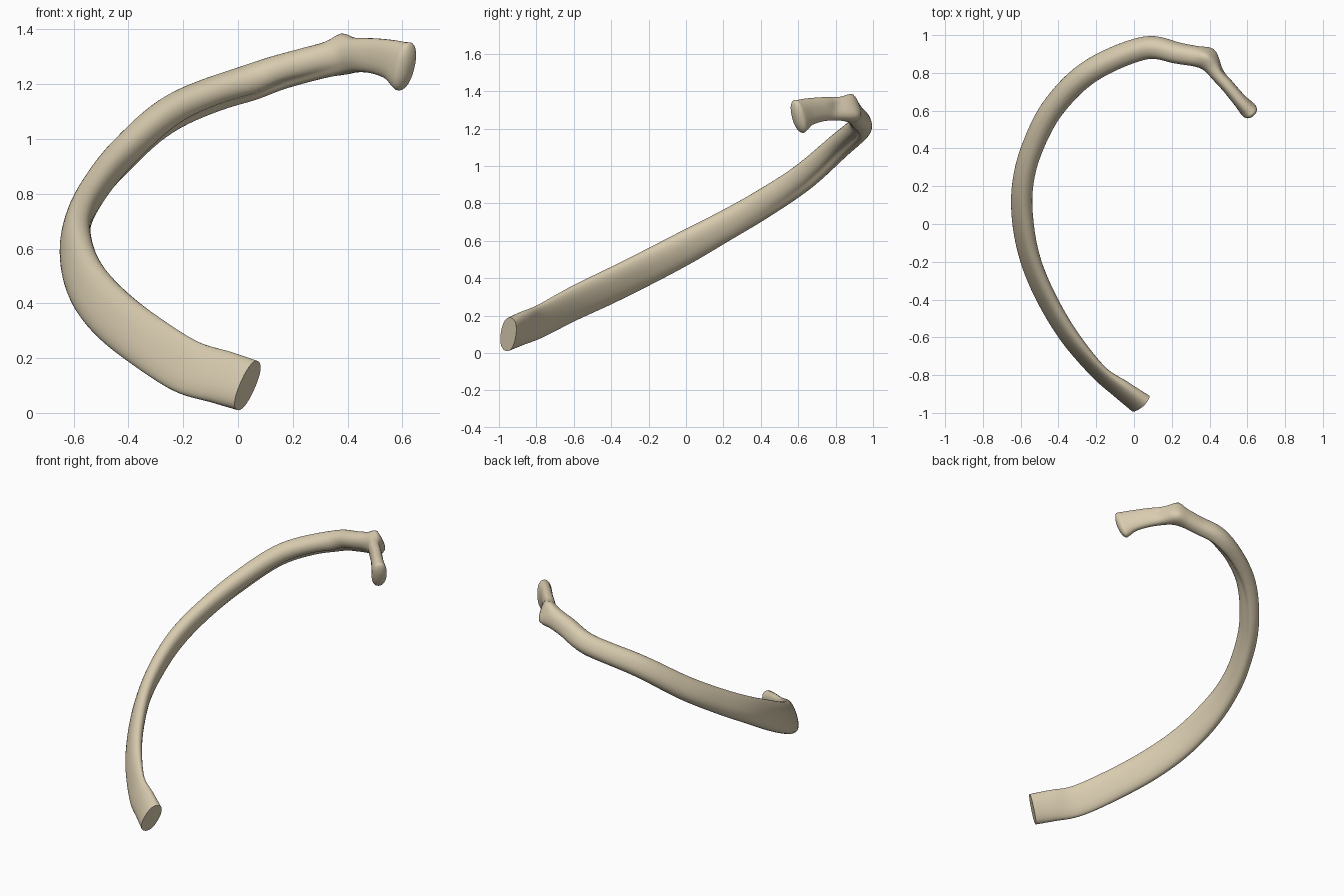
import bpy, bmesh, math
from mathutils import Vector

cube = bpy.data.objects.get("Cube")
if cube:
    bpy.data.objects.remove(cube, do_unlink=True)

# Bone colour
bone = bpy.data.materials.new("ivory bone")
bone.use_nodes = True
colour = (0.69, 0.60, 0.43, 1)
bone.diffuse_color = colour
bone.node_tree.nodes["Principled BSDF"].inputs["Base Color"].default_value = colour

# Stations from the breastbone end to the head:
# centre x, y, z, half thickness, half height, inward lean
STATIONS = [Vector(s) for s in (
    (0.035, -0.95, 0.10, 0.048, 0.098, 0.4),
    (-0.06, -0.88, 0.13, 0.04, 0.10, 0.35),
    (-0.19, -0.78, 0.17, 0.03, 0.10, 0.3),
    (-0.34, -0.6, 0.265, 0.038, 0.10, 0.3),
    (-0.46, -0.4, 0.36, 0.042, 0.10, 0.3),
    (-0.545, -0.2, 0.46, 0.044, 0.097, 0.3),
    (-0.587, 0, 0.565, 0.048, 0.092, 0.3),
    (-0.59, 0.2, 0.675, 0.05, 0.082, 0.3),
    (-0.54, 0.4, 0.79, 0.051, 0.077, 0.35),
    (-0.425, 0.62, 0.935, 0.055, 0.073, 0.4),
    (-0.23, 0.81, 1.1, 0.058, 0.068, 0.45),
    (0.05, 0.93, 1.21, 0.058, 0.064, 0.45),
    (0.23, 0.905, 1.265, 0.054, 0.063, 0.35),
    (0.38, 0.865, 1.30, 0.05, 0.063, 0.1),
    (0.475, 0.755, 1.305, 0.036, 0.063, 0),
    (0.555, 0.66, 1.29, 0.037, 0.073, 0),
    (0.605, 0.605, 1.265, 0.045, 0.093, 0),
)]
STEPS, SIDES = 8, 32
UP = Vector((0, 0, 1))


def station(u):
    """Smooth interpolation through the stations."""
    i = min(int(u), len(STATIONS) - 2)
    f = u - i
    b, c = STATIONS[i], STATIONS[i + 1]
    a = STATIONS[i - 1] if i else b * 2 - c
    d = STATIONS[i + 2] if i + 2 < len(STATIONS) else c * 2 - b
    return b + (c - a) * (f / 2) + (a * 2 - b * 5 + c * 4 - d) * (f * f / 2) \
        + (b * 3 - a - c * 3 + d) * (f ** 3 / 2)


def rounded(v, power=0.88):
    return math.copysign(abs(v) ** power, v)


bm = bmesh.new()
last = len(STATIONS) - 1


def ring(u, scale=1, push=0):
    s = station(u)
    centre, thick, high, lean = s.xyz if len(s) == 3 else Vector(s[:3]), s[3], s[4], s[5]
    tangent = (Vector(station(min(u + 0.1, last))[:3])
               - Vector(station(max(u - 0.1, 0))[:3])).normalized()
    inward = tangent.cross(UP).normalized()
    up = UP + inward * lean
    up = (up - tangent * up.dot(tangent)).normalized()
    side = tangent.cross(up)
    # Groove along the lower inner face, deepest towards the back
    groove = 0.3 * math.exp(-((u - 10.5) / 2.2) ** 2)
    verts = []
    for k in range(SIDES):
        a = math.tau * k / SIDES
        dent = 1 - groove * math.exp(-((math.remainder(a + 0.55, math.tau)) / 0.4) ** 2)
        verts.append(bm.verts.new(
            centre + tangent * push
            + side * (thick * scale * dent * rounded(math.cos(a)))
            + up * (high * scale * dent * rounded(math.sin(a)))))
    return verts


# Shaft and neck, then a domed head
rings = [ring(i / STEPS) for i in range(last * STEPS + 1)]
for i in range(1, 7):
    a = i / 7 * math.pi / 2
    rings.append(ring(last, math.cos(a), 0.032 * math.sin(a)))
for r, s in zip(rings, rings[1:]):
    for k in range(SIDES):
        n = (k + 1) % SIDES
        bm.faces.new((r[k], r[n], s[n], s[k]))
bm.faces.new(rings[0][::-1])
bm.faces.new(rings[-1])
bmesh.ops.recalc_face_normals(bm, faces=bm.faces)

# Tubercle knobs and the hollow beside them: centre, direction, radius
for centre, offset, radius in (
    ((0.38, 0.88, 1.37), (0, 0.01, 0.024), 0.045),
    ((0.41, 0.91, 1.28), (0.014, 0.02, -0.01), 0.055),
    ((0.46, 0.81, 1.32), (-0.014, -0.01, 0), 0.04),
    ((0.08, 0.89, 1.15), (0, 0, -0.01), 0.07),
):
    for v in bm.verts:
        d = (v.co - Vector(centre)).length / radius
        v.co += Vector(offset) * math.exp(-d * d)

mesh = bpy.data.meshes.new("rib_bone")
bm.to_mesh(mesh)
bm.free()
mesh.materials.append(bone)
rib = bpy.data.objects.new("rib_bone", mesh)
bpy.context.collection.objects.link(rib)

# Smooth surface with a crisp edge on the cut end
bpy.ops.object.select_all(action="DESELECT")
rib.select_set(True)
bpy.context.view_layer.objects.active = rib
bpy.ops.object.shade_smooth_by_angle(angle=math.radians(45))
